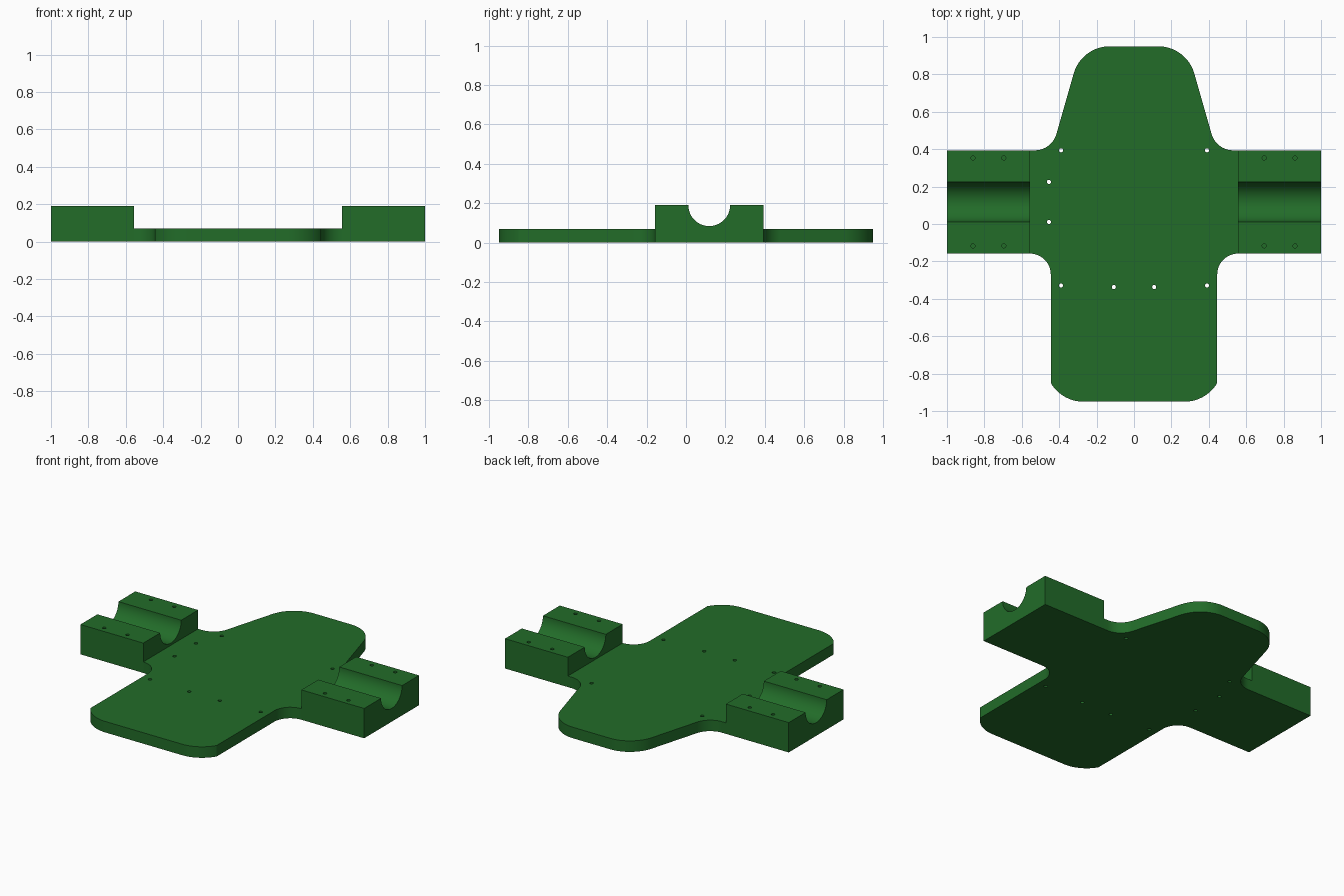
import bpy, bmesh
from math import cos, sin, radians, pi
from mathutils import Matrix, Vector

if "Cube" in bpy.data.objects:
    bpy.data.objects.remove(bpy.data.objects["Cube"])

PLATE_H, BLOCK_H = 0.07, 0.19
X_IN, Y_LO, Y_HI = 0.557, -0.158, 0.394
Y_MID = (Y_LO + Y_HI) / 2

green = bpy.data.materials.new("green")
green.diffuse_color = (0.016, 0.15, 0.022, 1)
green.use_nodes = True
green.node_tree.nodes["Principled BSDF"].inputs["Base Color"].default_value = green.diffuse_color


def arc(cx, cy, r, a0, a1, n=16):
    return [(cx + r * cos(radians(a0 + (a1 - a0) * i / n)),
             cy + r * sin(radians(a0 + (a1 - a0) * i / n))) for i in range(n + 1)]


def make_object(name, bm):
    bmesh.ops.recalc_face_normals(bm, faces=bm.faces[:])
    mesh = bpy.data.meshes.new(name)
    bm.to_mesh(mesh)
    bm.free()
    obj = bpy.data.objects.new(name, mesh)
    bpy.context.collection.objects.link(obj)
    return obj


def extrude_profile(name, points, offset):
    bm = bmesh.new()
    face = bm.faces.new([bm.verts.new(p) for p in points])
    ext = bmesh.ops.extrude_face_region(bm, geom=[face])
    verts = [v for v in ext["geom"] if isinstance(v, bmesh.types.BMVert)]
    bmesh.ops.translate(bm, verts=verts, vec=Vector(offset))
    obj = make_object(name, bm)
    obj.data.materials.append(green)
    return obj


def drill(obj, name, centres, r, z0, z1):
    bm = bmesh.new()
    for x, y in centres:
        bmesh.ops.create_cone(bm, cap_ends=True, segments=24, radius1=r, radius2=r,
                              depth=z1 - z0, matrix=Matrix.Translation((x, y, (z0 + z1) / 2)))
    cutter = make_object(name, bm)
    cutter.hide_render = True
    cutter.hide_set(True)
    mod = obj.modifiers.new("holes", "BOOLEAN")
    mod.operation, mod.solver, mod.object = "DIFFERENCE", "EXACT", cutter


def smooth(obj):
    bpy.ops.object.select_all(action="DESELECT")
    obj.select_set(True)
    bpy.context.view_layer.objects.active = obj
    bpy.ops.object.shade_smooth_by_angle(angle=radians(25))


# Base plate: right half outline from back (-y) to front end, then mirrored
half = arc(0.27, -0.747, 0.203, -90, -30.5)
half += arc(X_IN, Y_LO - 0.112, 0.112, 180, 90)
half += [(X_IN, Y_HI)]
half += arc(0.53, Y_HI + 0.12, 0.12, 270, 196.5)
half += arc(0.13, 0.75, 0.2, 16.5, 90)
outline = half + [(-x, y) for x, y in reversed(half)]
plate = extrude_profile("base_plate", [(x, y, 0) for x, y in outline], (0, 0, PLATE_H))
smooth(plate)
plate_holes = [(s * 0.39, y) for s in (-1, 1) for y in (0.394, -0.329)]
plate_holes += [(s * 0.108, -0.337) for s in (-1, 1)]
plate_holes += [(-0.455, 0.225), (-0.455, 0.011)]
drill(plate, "plate_hole_cutter", plate_holes, 0.011, -0.05, PLATE_H + 0.05)

# Side blocks: cross-section with a half-round channel, mirrored to the left
section = [(Y_LO, 0), (Y_HI, 0), (Y_HI, BLOCK_H)]
section += arc(Y_MID, BLOCK_H, 0.106, 0, -180, 40)
section += [(Y_LO, BLOCK_H)]
block = extrude_profile("channel_blocks", [(X_IN, y, z) for y, z in section], (1 - X_IN, 0, 0))
smooth(block)
block_holes = [(x, Y_MID + d) for x in (0.696, 0.861) for d in (-0.235, 0.235)]
drill(block, "block_hole_cutter", block_holes, 0.011, PLATE_H, BLOCK_H + 0.05)
block.modifiers.new("mirror", "MIRROR").use_mirror_merge = False
